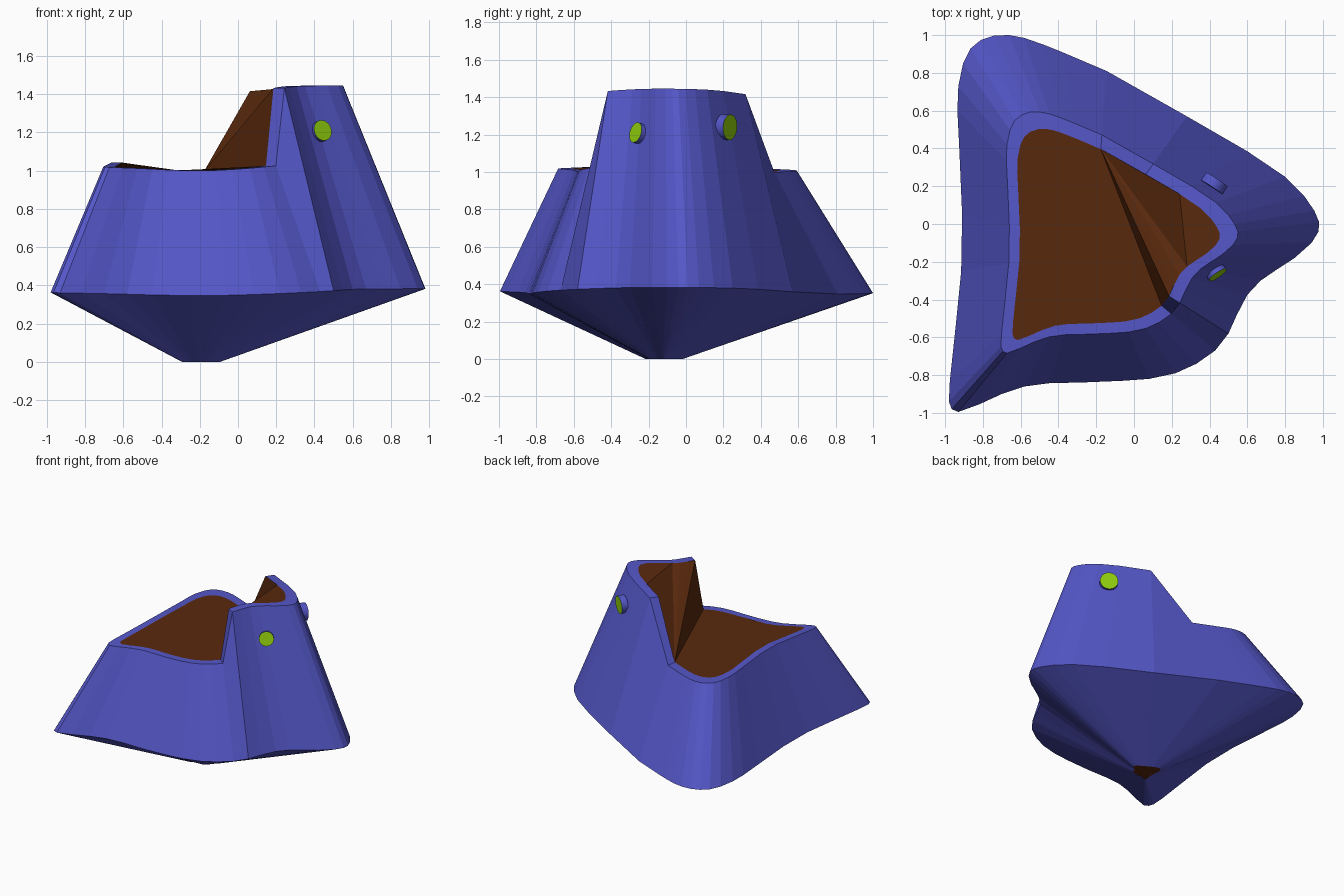
import bpy, bmesh, math
from mathutils import Vector

if "Cube" in bpy.data.objects:
    bpy.data.objects.remove(bpy.data.objects["Cube"])


def material(name, rgb):
    m = bpy.data.materials.new(name)
    m.diffuse_color = (*rgb, 1)
    m.use_nodes = True
    m.node_tree.nodes["Principled BSDF"].inputs["Base Color"].default_value = m.diffuse_color
    return m


BLUE = material("blue", (0.09, 0.095, 0.58))
BROWN = material("brown", (0.10, 0.022, 0.004))
GREEN = material("green", (0.27, 0.60, 0.004))

# Widest outline, clockwise from the foot of the back step
OUTLINE = [
    (-.145, .81), (.28, .57), (.6, .385), (.8, .25), (.9, .15), (.955, .07),
    (.98, .01), (.977, -.04), (.94, -.1), (.85, -.18), (.75, -.245), (.67, -.3),
    (.6, -.375), (.545, -.48), (.5, -.58),
    (.43, -.67), (.33, -.74), (.22, -.79), (.08, -.82), (-.06, -.83),
    (-.25, -.838), (-.45, -.843), (-.58, -.86), (-.7, -.9), (-.82, -.955),
    (-.93, -.995), (-.965, -.98), (-.98, -.94), (-.975, -.83), (-.945, -.55),
    (-.915, -.25), (-.91, .05), (-.925, .4), (-.935, .6), (-.93, .73),
    (-.905, .85), (-.865, .93), (-.81, .975), (-.74, .998), (-.66, 1),
    (-.58, .985), (-.48, .95), (-.38, .91)]
N = len(OUTLINE)
HIGH_END = 14      # outline points 1..14 carry the raised end
TOP_END = 11       # last point of the flat top cap
CENTRE = Vector((-.215, -.13))


def ring(bm, scale, z, wave, high=None):
    verts = []
    for i, p in enumerate(OUTLINE):
        d = Vector(p) - CENTRE
        base = high if high and 1 <= i <= HIGH_END else z
        h = base + wave * math.cos(2 * math.atan2(d.y, d.x))
        q = CENTRE + d * scale
        verts.append(bm.verts.new((q.x, q.y, h)))
    return verts


# Hull: foot, widest edge, rim and inner rim share one scaled outline
bm = bmesh.new()
rings = [ring(bm, .1, 0, 0), ring(bm, 1, .365, .018),
         ring(bm, .64, 1.022, .022, 1.423), ring(bm, .56, 1.022, .022, 1.423)]
for a, b in zip(rings, rings[1:]):
    for i in range(N):
        j = (i + 1) % N
        bm.faces.new((a[j], a[i], b[i], b[j]))

# Brown fill: low deck, raised deck, slope between them, and the foot
r = rings[3]
fill = [[r[0]] + r[HIGH_END + 1:], r[2:TOP_END + 1], rings[0],
        (r[0], r[1], r[2]), (r[0], r[2], r[TOP_END])]
fill += [(r[0], r[i], r[i + 1]) for i in range(TOP_END, HIGH_END + 1)]
for f in fill:
    bm.faces.new(f).material_index = 1
bmesh.ops.recalc_face_normals(bm, faces=bm.faces[:])
me = bpy.data.meshes.new("body")
bm.to_mesh(me)
bm.free()
body = bpy.data.objects.new("body", me)
bpy.context.collection.objects.link(body)
me.materials.append(BLUE)
me.materials.append(BROWN)


# Side discs with a green outer face
def disc(name, centre, normal, radius, depth=.05):
    n = Vector(normal).normalized()
    bpy.ops.mesh.primitive_cylinder_add(
        vertices=32, radius=radius, depth=depth, location=centre,
        rotation=n.to_track_quat('Z', 'Y').to_euler())
    o = bpy.context.object
    o.name = name
    o.data.materials.append(BLUE)
    o.data.materials.append(GREEN)
    for p in o.data.polygons:
        if p.normal.z > .9:
            p.material_index = 1


disc("front_disc", (.43, -.25, 1.205), (.55, -.80, .25), .055)
disc("back_disc", (.425, .215, 1.24), (.55, .83, -.05), .068)
